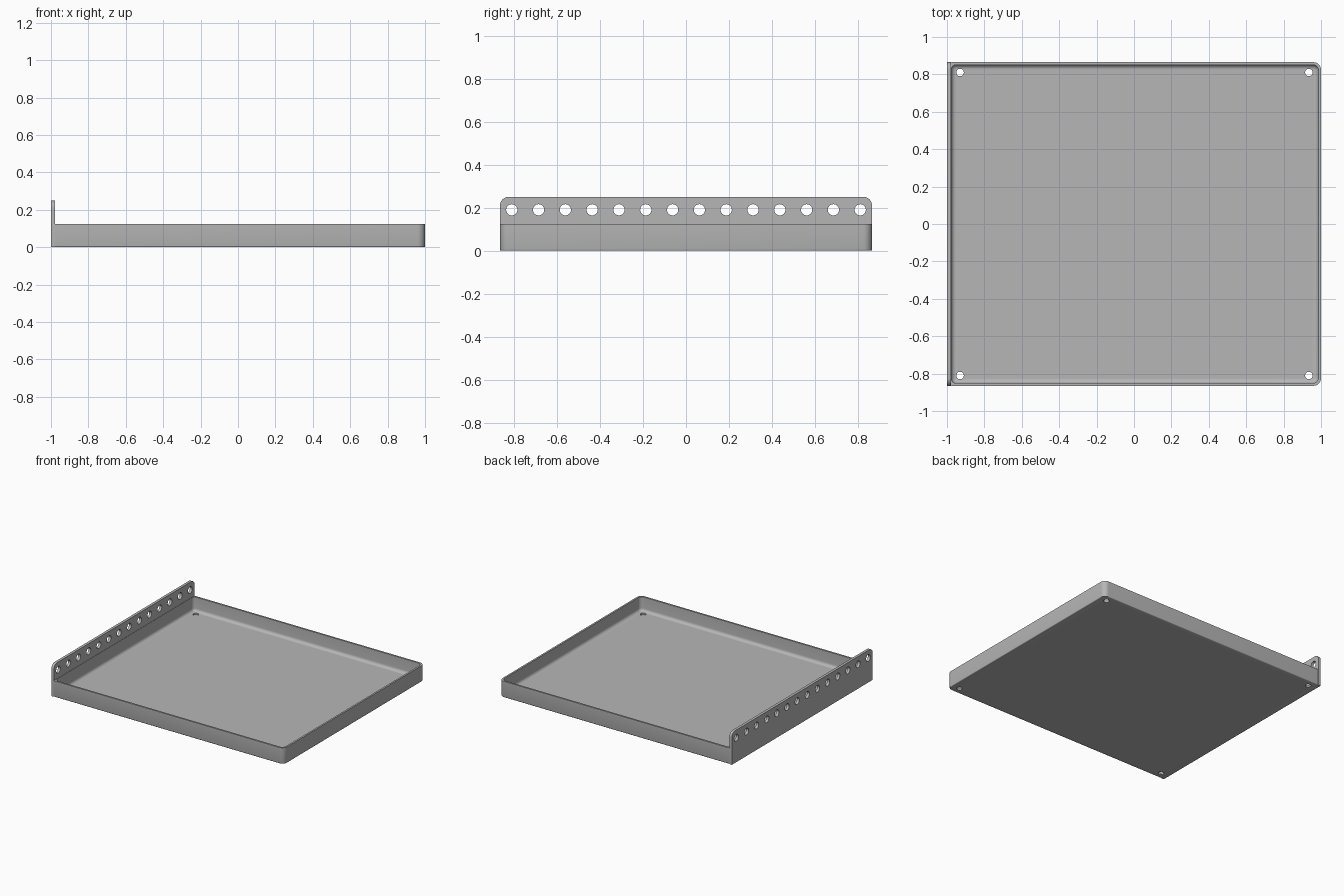
import bpy, bmesh
from math import pi, cos, sin
from mathutils import Matrix

if "Cube" in bpy.data.objects:
    bpy.data.objects.remove(bpy.data.objects["Cube"], do_unlink=True)

metal = bpy.data.materials.new("grey sheet metal")
metal.use_nodes = True
colour = (0.47, 0.47, 0.47, 1)
metal.diffuse_color = colour
metal.node_tree.nodes["Principled BSDF"].inputs["Base Color"].default_value = colour

HALF_Y = 0.865      # half depth of the tray
WALL = 0.014        # sheet thickness
HEIGHT = 0.125      # tray wall height
PLATE_IN = -0.979   # inner face of the upright plate


def rounded_outline(u0, u1, v0, v1, radii, steps=8):
    """Counter-clockwise outline; radii start at the lower left corner."""
    points = []
    corners = [(u0, v0, 1, 1), (u1, v0, -1, 1), (u1, v1, -1, -1), (u0, v1, 1, -1)]
    for i, ((u, v, su, sv), r) in enumerate(zip(corners, radii)):
        for k in range(steps + 1):
            a = pi + i * pi / 2 + k * pi / 2 / steps
            points.append((u + su * r + r * cos(a), v + sv * r + r * sin(a)))
    return points


def make_object(name, bm):
    bmesh.ops.recalc_face_normals(bm, faces=bm.faces)
    mesh = bpy.data.meshes.new(name)
    bm.to_mesh(mesh)
    bm.free()
    mesh.materials.append(metal)
    obj = bpy.data.objects.new(name, mesh)
    bpy.context.collection.objects.link(obj)
    return obj


def drill(obj, centres, radius, axis):
    """Cut round holes through the part, then smooth its curved faces."""
    bm = bmesh.new()
    turn = Matrix.Rotation(pi / 2, 4, "Y") if axis == "X" else Matrix()
    for c in centres:
        bmesh.ops.create_cone(bm, cap_ends=True, segments=32, radius1=radius,
                              radius2=radius, depth=0.1,
                              matrix=Matrix.Translation(c) @ turn)
    cutter = make_object("hole_cutter", bm)
    cutter.hide_render = True
    mod = obj.modifiers.new("holes", "BOOLEAN")
    mod.operation, mod.solver, mod.object = "DIFFERENCE", "EXACT", cutter
    bpy.ops.object.select_all(action="DESELECT")
    obj.select_set(True)
    bpy.context.view_layer.objects.active = obj
    bpy.ops.object.modifier_apply(modifier=mod.name)
    bpy.data.objects.remove(cutter, do_unlink=True)
    bpy.ops.object.shade_smooth_by_angle(angle=pi / 6)


# Tray: rings lofted up the outside, over the rim and down the inner fillet
rings = []
edge, fillet, steps = 0.006, 0.024, 6


def add_ring(inset, z, inner):
    if inner:
        box = (PLATE_IN + 0.002 + inset, 1 - WALL - inset)
        y, radii = HALF_Y - WALL - inset, (0.026, 0.03)
    else:
        box = (-0.985 + inset, 1 - inset)
        y, radii = HALF_Y - inset, (0.012, 0.04)
    left, right = [max(r - inset, 0.003) for r in radii]
    outline = rounded_outline(*box, -y, y, (left, right, right, left))
    rings.append([(px, py, z) for px, py in outline])


for k in range(4):
    a = k / 3 * pi / 2
    add_ring(edge * (1 - sin(a)), edge * (1 - cos(a)), False)
add_ring(0, HEIGHT, False)
add_ring(0, HEIGHT, True)
for k in range(steps + 1):
    a = k / steps * pi / 2
    add_ring(fillet * (1 - cos(a)), WALL + fillet * (1 - sin(a)), True)

bm = bmesh.new()
loops = [[bm.verts.new(p) for p in ring] for ring in rings]
for low, high in zip(loops, loops[1:]):
    for i in range(len(low)):
        j = (i + 1) % len(low)
        bm.faces.new((low[i], low[j], high[j], high[i]))
bm.faces.new(loops[0])
bm.faces.new(loops[-1])
tray = make_object("tray", bm)
drill(tray, [(x, y, 0) for x in (-0.93, 0.935) for y in (-0.81, 0.81)], 0.02, "Z")

# Upright plate: rounded top corners and a bent lower outside edge
bm = bmesh.new()
outline = rounded_outline(-HALF_Y, HALF_Y, 0, 0.25, (0.001, 0.001, 0.04, 0.04))
face = bm.faces.new([bm.verts.new((-1, y, z)) for y, z in outline])
out = bmesh.ops.extrude_face_region(bm, geom=[face], use_keep_orig=True)
bmesh.ops.translate(bm, vec=(PLATE_IN + 1, 0, 0),
                    verts=[v for v in out["geom"] if isinstance(v, bmesh.types.BMVert)])
bend = [e for e in bm.edges
        if all(v.co.x < -0.999 and v.co.z < 0.0005 for v in e.verts) and e.calc_length() > 1]
bmesh.ops.bevel(bm, geom=bend, offset=0.016, segments=6, profile=0.5, affect="EDGES")
plate = make_object("perforated_side_plate", bm)
drill(plate, [(-0.99, -0.81 + i * 1.62 / 13, 0.19) for i in range(14)], 0.026, "X")
